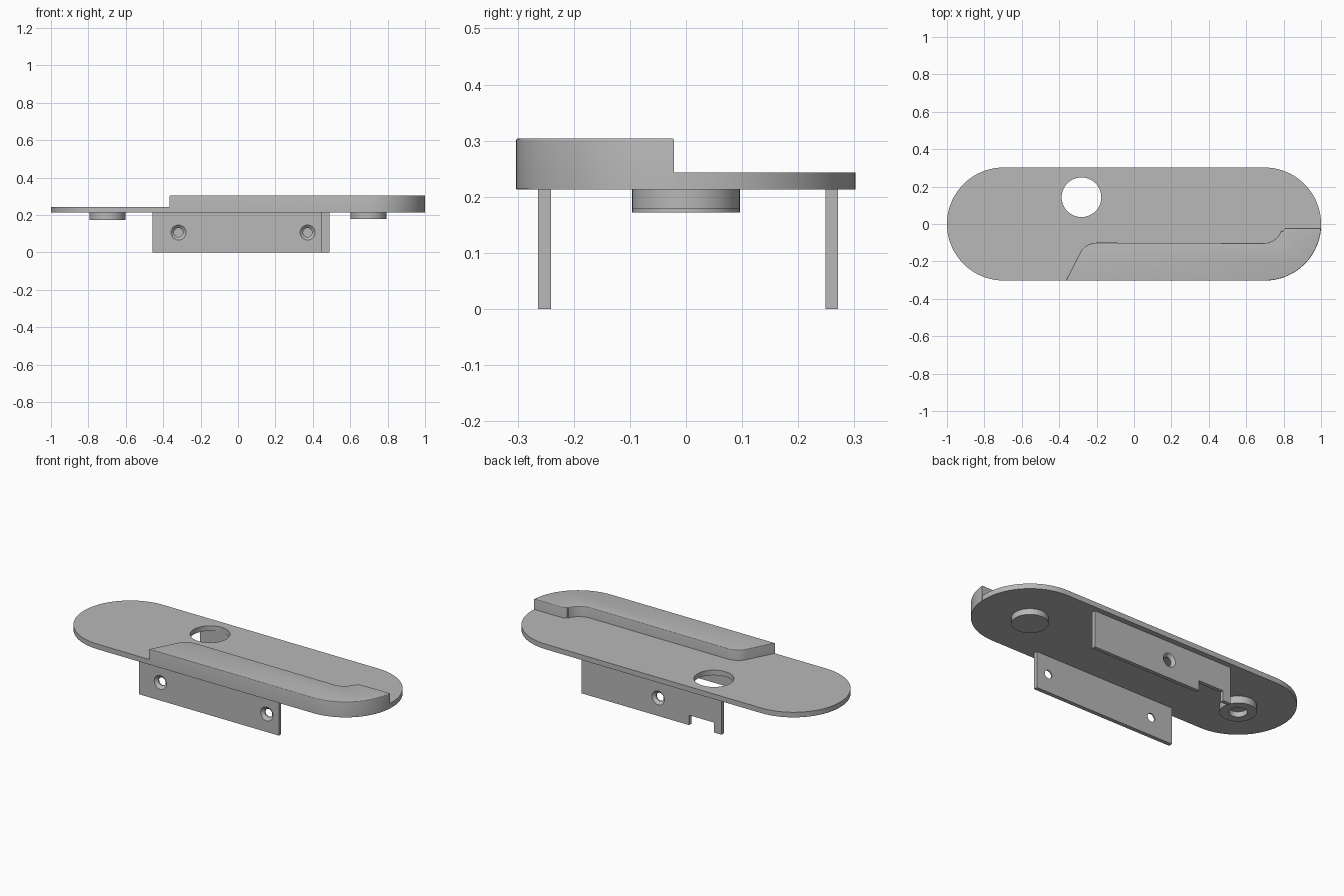
import bpy, bmesh, math
from mathutils import Matrix

cube = bpy.data.objects.get("Cube")
if cube:
    bpy.data.objects.remove(cube, do_unlink=True)

grey = bpy.data.materials.new("plain grey")
grey.use_nodes = True
grey.diffuse_color = (0.48, 0.48, 0.48, 1)
grey.node_tree.nodes["Principled BSDF"].inputs["Base Color"].default_value = grey.diffuse_color

UNDER, TOP, RAISED = 0.213, 0.243, 0.304
END, RADIUS = 0.698, 0.302


def add_object(name, bm):
    bmesh.ops.recalc_face_normals(bm, faces=bm.faces)
    mesh = bpy.data.meshes.new(name)
    bm.to_mesh(mesh)
    bm.free()
    mesh.materials.append(grey)
    obj = bpy.data.objects.new(name, mesh)
    bpy.context.collection.objects.link(obj)
    return obj


def arc(cx, cy, r, start, end, n):
    angles = [math.radians(start + (end - start) * i / n) for i in range(n + 1)]
    return [(cx + r * math.cos(a), cy + r * math.sin(a)) for a in angles]


def prism(name, outline, low, high, round_top=0, matrix=Matrix()):
    """Extrude an outline upward, optionally rounding its top rim."""
    bm = bmesh.new()
    face = bm.faces.new([bm.verts.new((x, y, low)) for x, y in outline])
    up = bmesh.ops.extrude_face_region(bm, geom=[face])["geom"]
    moved = [v for v in up if isinstance(v, bmesh.types.BMVert)]
    bmesh.ops.translate(bm, verts=moved, vec=(0, 0, high - low))
    if round_top:
        rim = [e for e in bm.edges if all(v in moved for v in e.verts)]
        bmesh.ops.bevel(bm, geom=rim, offset=round_top, segments=4,
                        profile=0.5, affect='EDGES', clamp_overlap=True)
    bm.transform(matrix)
    return add_object(name, bm)


def cone(name, r1, r2, depth, matrix):
    bm = bmesh.new()
    bmesh.ops.create_cone(bm, cap_ends=True, segments=48, radius1=r1,
                          radius2=r2, depth=depth, matrix=matrix)
    return add_object(name, bm)


def cut(obj, cutter):
    cutter.hide_render = True
    mod = obj.modifiers.new("cut", 'BOOLEAN')
    mod.operation = 'DIFFERENCE'
    mod.solver = 'EXACT'
    mod.object = cutter
    bpy.context.view_layer.objects.active = obj
    bpy.ops.object.modifier_apply(modifier=mod.name)
    bpy.data.objects.remove(cutter, do_unlink=True)


def smooth(obj):
    bpy.ops.object.select_all(action='DESELECT')
    obj.select_set(True)
    bpy.context.view_layer.objects.active = obj
    bpy.ops.object.shade_smooth_by_angle(angle=math.radians(30))


# Long base plate with round ends and one through hole
base = prism("base_plate",
             arc(END, 0, RADIUS, -90, 90, 40) + arc(-END, 0, RADIUS, 90, 270, 40),
             UNDER, TOP)
cut(base, cone("hole_cutter", 0.106, 0.106, 0.2,
               Matrix.Translation((-0.281, 0.143, TOP))))

# Raised rim along the front, with a softened top edge
outline = [(-0.365, -0.303)]
outline += arc(END, 0, RADIUS + 0.001, -90, -4, 22)
outline += arc(0.815, -0.042, 0.02, 90, 170, 4)
outline += arc(0.695, -0.005, 0.097, -18, -90, 8)
outline += arc(-0.2, -0.2, 0.1, 90, 150, 8)
raised = prism("raised_front_rim", outline, UNDER + 0.0005, RAISED, round_top=0.009)

# Round bosses under each end; the right one has a blind socket
boss_left = cone("left_boss", 0.096, 0.096, 0.036, Matrix.Translation((END, 0, 0.197)))
boss_right = cone("right_boss", 0.096, 0.096, 0.043, Matrix.Translation((-END, 0, 0.1935)))
cut(boss_right, cone("socket_cutter", 0.048, 0.048, 0.06,
                     Matrix.Translation((-END, 0, 0.172))))

# Upright skirts: outlines drawn in x and z, then stood up
STAND = Matrix.Rotation(math.radians(90), 4, 'X')
H = UNDER + 0.002
front = prism("front_skirt", [(-0.457, 0), (0.449, 0), (0.449, H), (-0.457, H)],
              0.241, 0.264, matrix=STAND)
back = prism("back_skirt",
             [(-0.42, 0), (-0.37, 0), (-0.37, 0.058), (-0.21, 0.058),
              (-0.21, 0), (0.489, 0), (0.489, H), (-0.42, H)],
             -0.271, -0.249, matrix=STAND)

# Countersunk screw holes, wide on the outer faces
for skirt, x, y, side in ((front, -0.318, -0.264, -1), (front, 0.372, -0.264, -1),
                          (back, -0.01, 0.271, 1)):
    turn = Matrix.Rotation(math.radians(-90 * side), 4, 'X')
    cut(skirt, cone("screw_cutter", 0.024, 0.024, 0.1,
                    Matrix.Translation((x, y, 0.106)) @ turn))
    cut(skirt, cone("sink_cutter", 0.024, 0.0412, 0.016,
                    Matrix.Translation((x, y - side * 0.007, 0.106)) @ turn))

for part in (base, raised, boss_left, boss_right, front, back):
    smooth(part)
